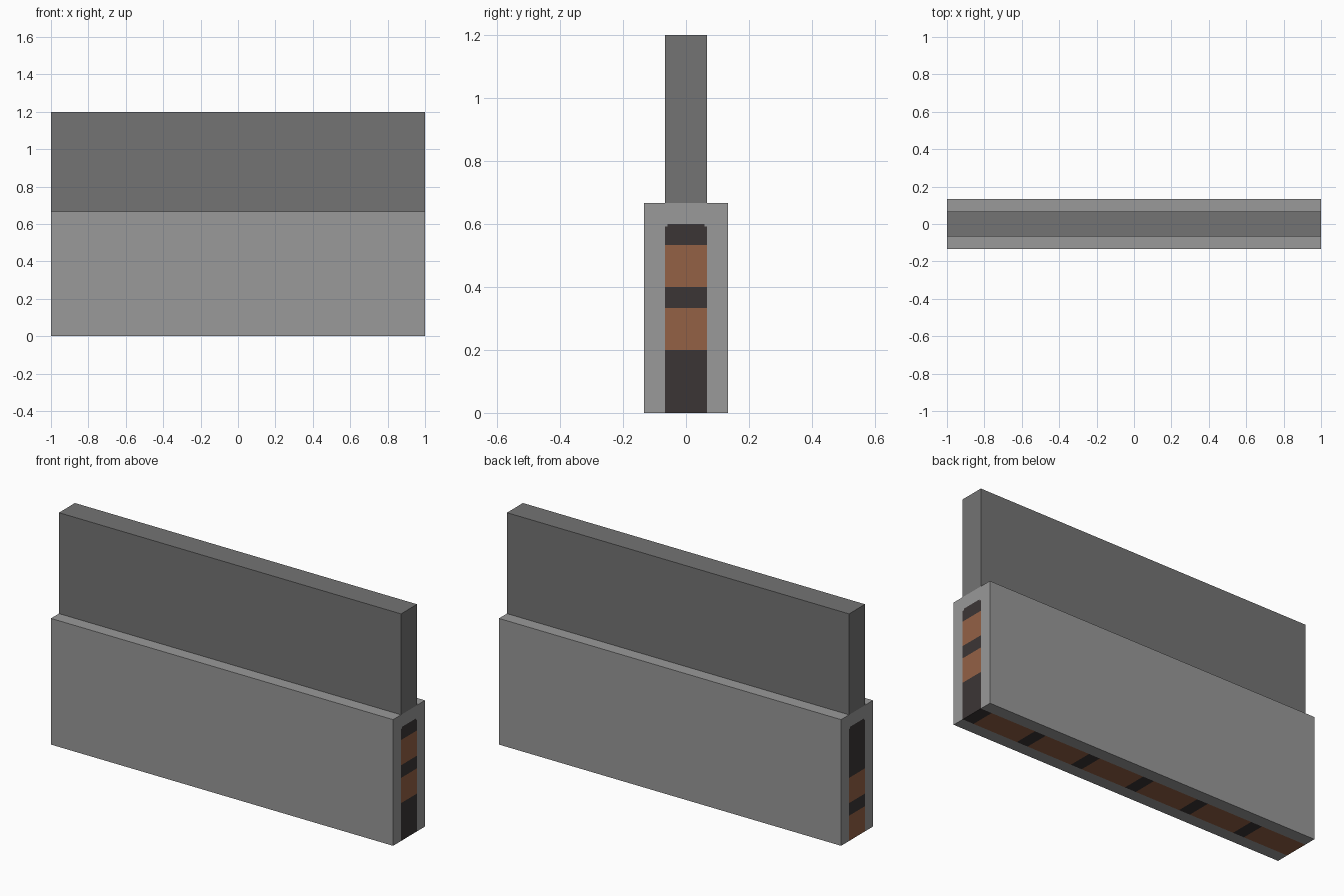
import bpy, bmesh
from mathutils import Matrix, Vector

cube = bpy.data.objects.get("Cube")
if cube:
    bpy.data.objects.remove(cube, do_unlink=True)


def material(name, rgb):
    m = bpy.data.materials.new(name)
    m.use_nodes = True
    m.diffuse_color = (*rgb, 1)
    m.node_tree.nodes["Principled BSDF"].inputs["Base Color"].default_value = (*rgb, 1)
    return m


LIGHT = material("light_grey_stone", (0.319, 0.319, 0.319))
DARK = material("dark_grey_stone", (0.174, 0.174, 0.174))
MORTAR = material("charcoal_mortar", (0.044, 0.036, 0.036))
BRICK = material("brown_brick", (0.296, 0.120, 0.060))


def box(size, z0):
    bm = bmesh.new()
    mat = Matrix.Translation((0, 0, z0 + size[2] / 2)) @ Matrix.Diagonal((*size, 1))
    bmesh.ops.create_cube(bm, size=1, matrix=mat)
    return bm


def finish(bm, name, mats):
    me = bpy.data.meshes.new(name)
    bm.to_mesh(me)
    bm.free()
    for m in mats:
        me.materials.append(m)
    ob = bpy.data.objects.new(name, me)
    bpy.context.collection.objects.link(ob)
    return ob


def cut(bm, axis, values, test):
    """Split only the faces that pass the test, at each value along an axis."""
    normal = Vector([float(i == axis) for i in range(3)])
    for v in values:
        bm.normal_update()
        faces = [f for f in bm.faces if test(f.normal, f.calc_center_median())]
        geom = set(faces)
        for f in faces:
            geom.update(f.edges, f.verts)
        bmesh.ops.bisect_plane(bm, geom=list(geom), dist=1e-5,
                               plane_co=normal * v, plane_no=normal)


# Dimensions
W = 1 / 15             # half width of the core strip, and the mortar thickness
CORE = 0.6             # height of the core strip
NOTCH = W / 8          # small clipped corner at the top of the strip
COURSE, LENGTH = 0.2, 1 / 3

# Upper slab
finish(box((2, 2 * W, 8 * W), 10 * W), "upper_slab", [DARK])

# Lower casing, with the brick core showing on both ends and underneath
bm = box((2, 4 * W, 10 * W), 0)


def is_end(n): return abs(n.x) > 0.9
def is_base(n): return n.z < -0.9
def in_strip(c): return abs(c.y) < W


cut(bm, 1, (-W, W), lambda n, c: is_end(n) or is_base(n))
cut(bm, 2, (CORE,), lambda n, c: is_end(n) and in_strip(c))

# Brick courses: the two ends are stacked in opposite order
for side, joints in ((1, (1, 2 - W / COURSE, 2 - W / COURSE + 1 / 3, 3 - W / COURSE)),
                     (-1, (1 - W / COURSE, 1, 2 - W / COURSE))):
    cut(bm, 2, [j * COURSE for j in joints],
        lambda n, c: n.x * side > 0.9 and in_strip(c) and c.z < CORE)
cut(bm, 2, (CORE - NOTCH,), lambda n, c: is_end(n) and in_strip(c) and c.z < CORE)
cut(bm, 1, (NOTCH - W, W - NOTCH),
    lambda n, c: is_end(n) and in_strip(c) and CORE - NOTCH < c.z < CORE)

# Brick joints along the underside
cut(bm, 0, [1 - k * LENGTH - d for k in range(6) for d in (0, W) if k or d],
    lambda n, c: is_base(n) and in_strip(c))

# Colour the strip by position: 1 mortar, 2 brick
bm.normal_update()
for f in bm.faces:
    n, c = f.normal, f.calc_center_median()
    if not in_strip(c):
        continue
    if is_base(n):
        f.material_index = 1 if (1 - c.x) % LENGTH < W else 2
    elif is_end(n) and c.z < CORE:
        if c.z > CORE - NOTCH and abs(c.y) > W - NOTCH:
            continue
        bricks = ((0.2, 0.3333), (0.4, 0.5333)) if n.x > 0 else ((0, 0.1333), (0.2, 0.3333))
        f.material_index = 2 if any(a < c.z < b for a, b in bricks) else 1
finish(bm, "lower_casing", [LIGHT, MORTAR, BRICK])
